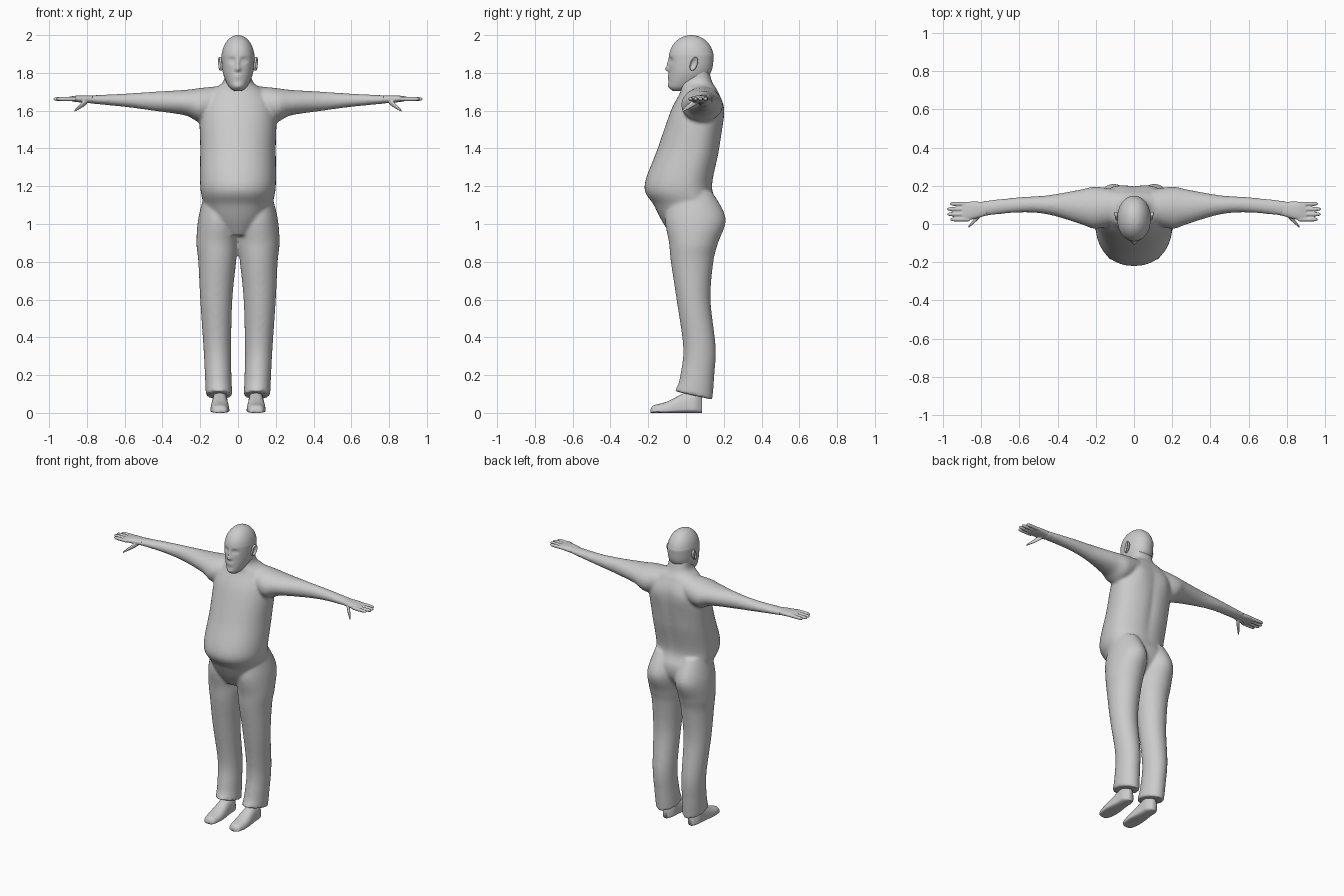
import bpy, bmesh
from math import sin, cos, pi, exp, copysign

if "Cube" in bpy.data.objects:
    bpy.data.objects.remove(bpy.data.objects["Cube"])

colour = (0.6, 0.6, 0.6, 1)
grey = bpy.data.materials.new("plain_grey")
grey.use_nodes = True
grey.diffuse_color = colour
grey.node_tree.nodes["Principled BSDF"].inputs["Base Color"].default_value = colour


def smooth_rows(rows, steps):
    """Catmull-Rom interpolation between section rows."""
    result = []
    for i in range(len(rows) - 1):
        before, start, end = rows[max(i - 1, 0)], rows[i], rows[i + 1]
        after = rows[min(i + 2, len(rows) - 1)]
        for step in range(steps):
            t = step / steps
            result.append([
                b + t / 2 * (c - a + t * (2 * a - 5 * b + 4 * c - d + t * (3 * (b - c) + d - a)))
                for a, b, c, d in zip(before, start, end, after)])
    return result + [rows[-1]]


def rounded(value, power):
    """Superellipse term: higher powers give squarer sections."""
    return copysign(abs(value) ** (2 / power), value)


def loft(bm, axis, rows, side=1, split=0.5, power=2, segments=48, steps=6):
    """Rows hold: place along axis, centre and half width, low and high edge."""
    rings = []
    for place, centre, half, low, high in smooth_rows(rows, steps):
        middle = low + (high - low) * split
        ring = []
        for k in range(segments):
            angle = 2 * pi * k / segments
            across = centre + half * rounded(cos(angle), power)
            reach = high - middle if sin(angle) > 0 else middle - low
            along = middle + reach * rounded(sin(angle), power)
            x, y, z = {"x": (place, across, along),
                       "y": (across, place, along),
                       "z": (across, along, place)}[axis]
            ring.append(bm.verts.new((side * x, y, z)))
        rings.append(ring)
    for lower, upper in zip(rings, rings[1:]):
        for k in range(segments):
            bm.faces.new((lower[k - 1], lower[k], upper[k], upper[k - 1]))
    bm.faces.new(rings[0])
    bm.faces.new(rings[-1])


def sculpt(bm, facing, bumps, middle=0.03):
    """Push the front (-1) or back (+1) by soft bumps: x, z, width, height, push."""
    for vert in bm.verts:
        weight = min(max((vert.co.y - middle) * facing / 0.04, 0), 1)
        for x, z, width, height, push in bumps:
            distance = ((abs(vert.co.x) - x) / width) ** 2 + ((vert.co.z - z) / height) ** 2
            vert.co.y += facing * weight * push * exp(-distance)


def finish(name, bm, voxel=None, relax=None):
    """Turn the bmesh into a smooth object, fusing its shells if a voxel is given."""
    bmesh.ops.recalc_face_normals(bm, faces=bm.faces)
    mesh = bpy.data.meshes.new(name)
    bm.to_mesh(mesh)
    bm.free()
    mesh.materials.append(grey)
    for polygon in mesh.polygons:
        polygon.use_smooth = True
    part = bpy.data.objects.new(name, mesh)
    bpy.context.collection.objects.link(part)
    if voxel:
        fuse = part.modifiers.new("Fuse", "REMESH")
        fuse.mode = "VOXEL"
        fuse.voxel_size = voxel
        fuse.use_smooth_shade = True
        soften = part.modifiers.new("Soften", "SMOOTH")
        soften.factor = 0.5
        soften.iterations = relax


# Torso, rising from the crotch over the belly to the neck
body = bmesh.new()
torso = [(0.94, 0.07, -0.08, 0.1), (1.02, 0.15, -0.13, 0.16), (1.1, 0.18, -0.17, 0.17),
         (1.2, 0.2, -0.22, 0.14), (1.4, 0.2, -0.15, 0.18), (1.6, 0.2, -0.08, 0.2),
         (1.7, 0.15, -0.03, 0.17), (1.75, 0.08, -0.03, 0.14), (1.82, 0.07, -0.02, 0.12)]
loft(body, "z", [(z, 0, half, front, back) for z, half, front, back in torso],
     split=0.6, power=2.2)
spine_groove = (0, 1.4, 0.03, 0.2, -0.01)
shoulder_blades = (0.1, 1.6, 0.06, 0.08, 0.01)
sculpt(body, 1, [spine_groove, shoulder_blades])

# Arms and trouser legs
arm = [(0.1, 0.09, 0.09, 1.57, 1.73), (0.2, 0.085, 0.11, 1.54, 1.72), (0.28, 0.09, 0.09, 1.575, 1.71),
       (0.45, 0.1, 0.05, 1.6, 1.7), (0.6, 0.1, 0.04, 1.62, 1.69), (0.8, 0.08, 0.04, 1.64, 1.68)]
leg = [(0.07, 0.1, 0.07, -0.06, 0.14), (0.2, 0.105, 0.07, -0.03, 0.15),
       (0.35, 0.11, 0.073, -0.015, 0.157), (0.6, 0.115, 0.085, -0.05, 0.13),
       (0.8, 0.11, 0.1, -0.08, 0.145), (0.9, 0.11, 0.11, -0.09, 0.17),
       (1.03, 0.105, 0.105, -0.11, 0.21), (1.17, 0.105, 0.07, -0.08, 0.14)]
for side in (1, -1):
    loft(body, "x", arm, side)
    loft(body, "z", leg, side)

# Raise the trouser hems towards the front
hem_reach = 0.16
for vert in body.verts:
    if vert.co.z < hem_reach:
        vert.co.z += (0.14 - vert.co.y) * (hem_reach - vert.co.z) * 2.5
finish("clothed_body", body, voxel=0.009, relax=6)

# Head: jaw rows, then a domed crown
head = bmesh.new()
skull = [(1.705, 0, 0.02, -0.07, -0.02), (1.73, 0, 0.05, -0.09, 0.06),
         (1.8, 0, 0.08, -0.09, 0.13)]
for k in range(7):
    ring = cos(k / 4)
    skull.append((1.88 + 0.12 * sin(k / 4), 0, 0.087 * ring,
                  0.028 - 0.118 * ring, 0.028 + 0.118 * ring))
loft(head, "z", skull, power=2.1, segments=128, steps=10)
eye_socket = (0.032, 1.866, 0.018, 0.013, -0.012)
eyelid = (0.033, 1.866, 0.01, 0.006, 0.006)
nose_bridge = (0, 1.845, 0.009, 0.026, 0.01)
nose_tip = (0, 1.82, 0.015, 0.012, 0.018)
lips = (0, 1.78, 0.024, 0.013, 0.008)
mouth_line = (0, 1.78, 0.026, 0.003, -0.008)
chin = (0, 1.73, 0.025, 0.014, 0.006)
sculpt(head, -1, [eye_socket, eyelid, nose_bridge, nose_tip, lips, mouth_line, chin])
finish("head", head)

for side, word in ((1, "left"), (-1, "right")):
    # Ear: a leaning rim around a sunken bowl
    ear = bmesh.new()
    rim = [(0.07, 0.6), (0.09, 1), (0.1, 0.9), (0.093, 0.5)]
    loft(ear, "x", [(x, 0.042, 0.02 * size, 1.848 - 0.036 * size, 1.848 + 0.036 * size)
                    for x, size in rim], side, segments=32)
    for vert in ear.verts:
        vert.co.y += (vert.co.z - 1.85) / 4
        vert.co.x += side * (vert.co.y - 0.04) / 4
    finish(word + "_ear", ear)

    # Palm
    hand = bmesh.new()
    loft(hand, "x", [(0.77, 0.08, 0.035, 1.64, 1.68), (0.85, 0.07, 0.047, 1.645, 1.68),
                     (0.9, 0.067, 0.045, 1.655, 1.672)], side, power=2.4)
    # Four fingers, the middle ones longest
    for finger in range(4):
        y = 0.024 + 0.027 * finger
        tip = 0.98 - 0.008 * (finger - 1.5) ** 2
        path = [(0.86, 0.011), (tip - 0.03, 0.011), (tip - 0.008, 0.008), (tip, 0.003)]
        loft(hand, "x", [(x, y, r, 1.662 - r, 1.662 + r) for x, r in path], side, segments=16)
    # Thumb, slanting forwards and down
    thumb = []
    for k in range(5):
        t = k / 4
        z, r = 1.65 - 0.05 * t, 0.016 - 0.01 * t * t
        thumb.append((0.8 + 0.065 * t, 0.055 - 0.07 * t, r, z - r, z + r))
    loft(hand, "x", thumb, side, segments=16)
    finish(word + "_hand", hand, voxel=0.004, relax=3)

    # Shoe with a low, flat sole
    shoe = bmesh.new()
    outline = [(-0.187, 0.02, 0.02), (-0.17, 0.04, 0.04), (-0.1, 0.05, 0.06),
               (0, 0.043, 0.11), (0.05, 0.04, 0.12), (0.085, 0.02, 0.08)]
    loft(shoe, "y", [(y, 0.096, half, 0, height) for y, half, height in outline],
         side, split=0.2, power=2.5)
    finish(word + "_shoe", shoe)
